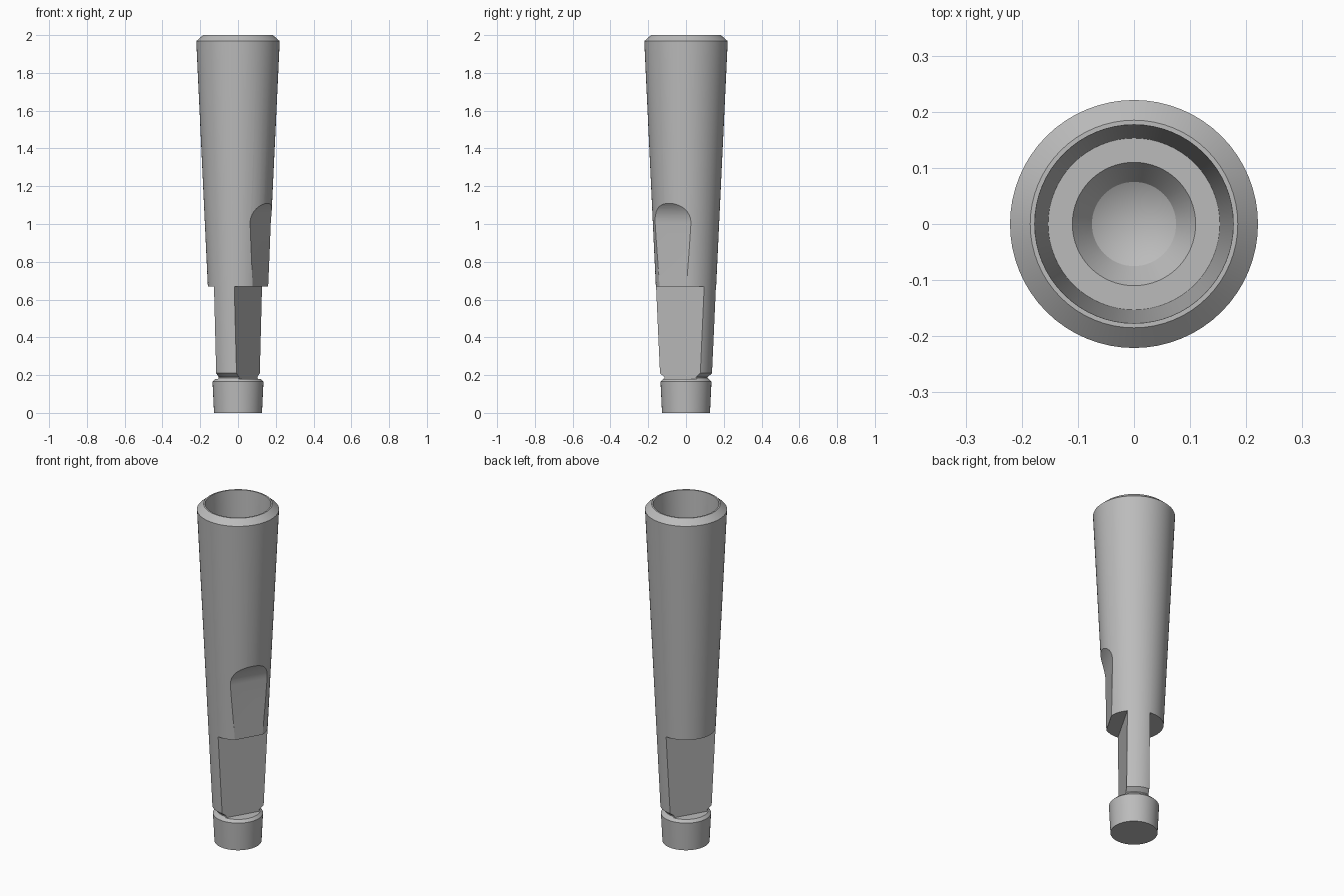
import bpy, bmesh, math

if "Cube" in bpy.data.objects:
    bpy.data.objects.remove(bpy.data.objects["Cube"])

SEGMENTS = 64
TURN = math.radians(-30)   # direction the flats face

steel = bpy.data.materials.new("grey steel")
steel.diffuse_color = (0.5, 0.5, 0.5, 1)
steel.use_nodes = True
steel.node_tree.nodes["Principled BSDF"].inputs["Base Color"].default_value = steel.diffuse_color


def make_object(name, bm):
    bmesh.ops.recalc_face_normals(bm, faces=bm.faces)
    mesh = bpy.data.meshes.new(name)
    bm.to_mesh(mesh)
    bm.free()
    mesh.materials.append(steel)
    obj = bpy.data.objects.new(name, mesh)
    bpy.context.collection.objects.link(obj)
    return obj


def lathe(name, profile):
    """Turn an (r, z) profile about z; both ends lie on the axis."""
    bm = bmesh.new()
    rings = []
    for r, z in profile:
        if r == 0:
            rings.append([bm.verts.new((0, 0, z))] * SEGMENTS)
        else:
            rings.append([bm.verts.new((r * math.cos(a), r * math.sin(a), z))
                          for a in (2 * math.pi * i / SEGMENTS for i in range(SEGMENTS))])
    for lo, hi in zip(rings, rings[1:]):
        for i in range(SEGMENTS):
            j = (i + 1) % SEGMENTS
            corners = [lo[i], lo[j], hi[j], hi[i]]
            bm.faces.new(list(dict.fromkeys(corners)))
    return make_object(name, bm)


def slab_cutter(name, outline, angle):
    """Extrude an (outward, z) outline sideways and turn it to an angle."""
    bm = bmesh.new()
    face = bm.faces.new([bm.verts.new((x, -0.4, z)) for x, z in outline])
    ext = bmesh.ops.extrude_face_region(bm, geom=[face])
    moved = [v for v in ext["geom"] if isinstance(v, bmesh.types.BMVert)]
    bmesh.ops.translate(bm, verts=moved, vec=(0, 0.8, 0))
    obj = make_object(name, bm)
    obj.rotation_euler.z = angle
    obj.hide_render = True
    return obj


# Tapered shank: end plug, neck groove, long cone, chamfered rim, blind bore
body = lathe("tapered_sleeve", [
    (0, 0), (0.127, 0), (0.135, 0.165), (0.115, 0.185), (0.115, 0.19),
    (0.138, 0.21), (0.221, 1.968), (0.185, 2.0),
    (0.177, 2.0), (0.153, 1.48), (0.11, 1.48), (0.075, 1.43), (0, 1.39)])

# Two opposite flats that leave the tang
tang = [(0.062, 0.18), (0.4, 0.18), (0.4, 0.67), (0.062, 0.67)]
cutters = [slab_cutter("tang_cutter", tang, TURN + k * math.pi) for k in (0, 1)]

# Shallow flat above the tang on one side, with a curved run-out
R, DEPTH, START = 0.16, 0.137, 1.0
notch = [(DEPTH, 0.5), (0.4, 0.5), (0.4, START + R), (DEPTH + R, START + R)]
notch += [(DEPTH + R - R * math.cos(a), START + R * math.sin(a))
          for a in (math.radians(90 - 6 * i) for i in range(1, 16))]
cutters.append(slab_cutter("notch_cutter", notch, TURN))

bpy.context.view_layer.objects.active = body
body.select_set(True)
for cutter in cutters:
    mod = body.modifiers.new("cut", "BOOLEAN")
    mod.operation = "DIFFERENCE"
    mod.solver = "EXACT"
    mod.object = cutter
    bpy.context.view_layer.update()
    bpy.ops.object.modifier_apply(modifier=mod.name)
    bpy.data.objects.remove(cutter)

bpy.ops.object.shade_smooth_by_angle(angle=math.radians(20))
